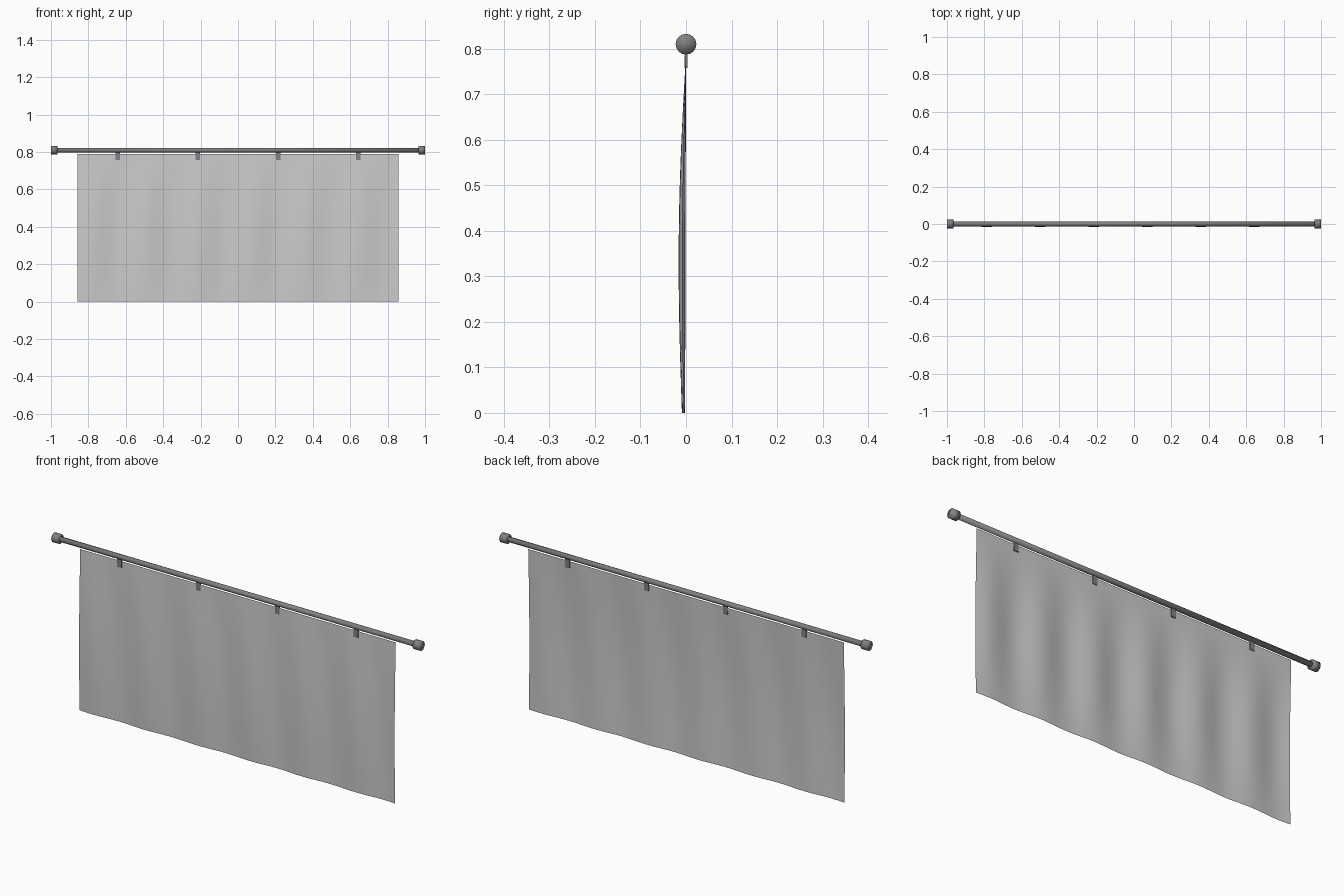
import bpy, bmesh, math
from mathutils import Matrix

cube = bpy.data.objects.get("Cube")
if cube:
    bpy.data.objects.remove(cube, do_unlink=True)

ROD_Z = 0.81
HALF_W, TOP = 0.858, 0.79


def material(name, color):
    m = bpy.data.materials.new(name)
    m.use_nodes = True
    m.diffuse_color = (*color, 1)
    m.node_tree.nodes["Principled BSDF"].inputs["Base Color"].default_value = (*color, 1)
    return m


metal = material("dark_metal", (0.22, 0.22, 0.23))
cloth = material("grey_cloth", (0.6, 0.6, 0.6))


def finish(name, bm, mat, smooth=True):
    mesh = bpy.data.meshes.new(name)
    bm.to_mesh(mesh)
    bm.free()
    mesh.materials.append(mat)
    for p in mesh.polygons:
        p.use_smooth = smooth
    obj = bpy.data.objects.new(name, mesh)
    bpy.context.collection.objects.link(obj)
    return obj


def bar(name, x, radius, length, sides):
    """Cylinder lying along x at rod height."""
    bm = bmesh.new()
    place = Matrix.Translation((x, 0, ROD_Z)) @ Matrix.Rotation(math.pi / 2, 4, 'Y')
    bmesh.ops.create_cone(bm, cap_ends=True, segments=sides, radius1=radius,
                          radius2=radius, depth=length, matrix=place)
    return finish(name, bm, mat=metal)


# Rod and its end caps
bar("rod", 0, 0.0125, 1.96, 16)
for side, name in ((-1, "right_end_cap"), (1, "left_end_cap")):
    bar(name, side * 0.9825, 0.0228, 0.035, 16)

# Hanging tabs, evenly spaced
for i in range(4):
    bm = bmesh.new()
    x = (i - 1.5) * 0.429
    bmesh.ops.create_cube(bm, size=1, matrix=Matrix.Translation((x, 0, 0.781))
                          @ Matrix.Diagonal((0.024, 0.006, 0.046, 1)))
    finish(f"tab_{i + 1}", bm, metal, smooth=False)

# Cloth sheet: pinned at the top, belly in the middle, six gentle folds
bm = bmesh.new()
bmesh.ops.create_grid(bm, x_segments=72, y_segments=24, size=1)
for v in bm.verts:
    u, t = (v.co.x + 1) / 2, (1 - v.co.y) / 2
    fold = math.sin(u * 12 * math.pi)
    belly = 0.0057 * math.sin(math.pi * t) * (1 + fold)
    drift = t * (0.0055 + 0.0035 * fold)
    v.co = (v.co.x * HALF_W, -belly - drift, TOP * (1 - t))
bmesh.ops.reverse_faces(bm, faces=[f for f in bm.faces if f.normal.z > 2])
bmesh.ops.recalc_face_normals(bm, faces=bm.faces)
finish("banner_cloth", bm, cloth)
